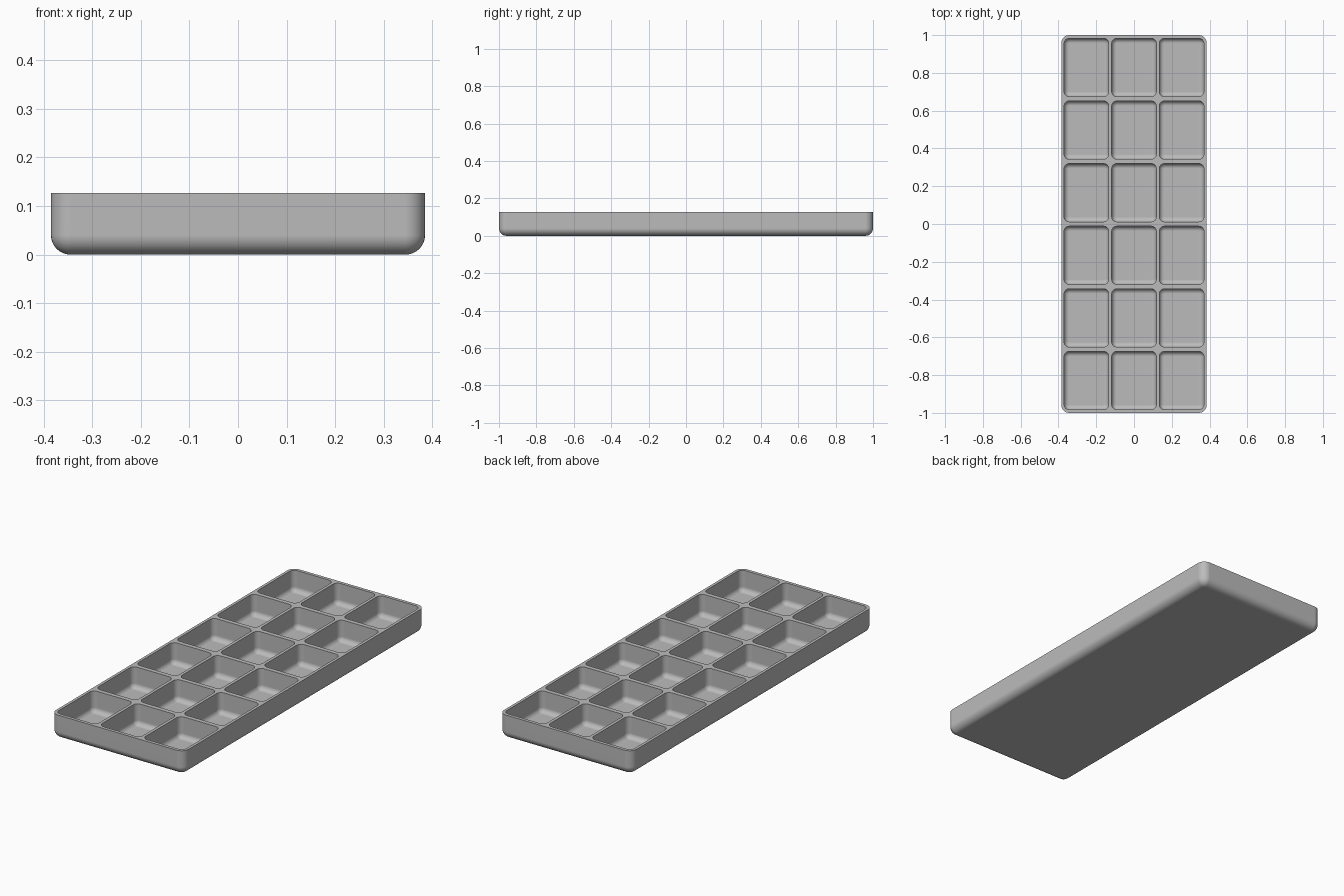
import bpy
import bmesh
from math import cos, sin, pi

cube = bpy.data.objects.get("Cube")
if cube:
    bpy.data.objects.remove(cube, do_unlink=True)

HALF_X, HALF_Y, HEIGHT = 0.385, 1.0, 0.127
FLOOR = 0.016
SEGMENTS = 8


def rounded_ring(bm, cx, cy, hx, hy, radius, z):
    """Closed ring of vertices along a rounded rectangle."""
    verts = []
    for quarter, (sx, sy) in enumerate([(1, 1), (-1, 1), (-1, -1), (1, -1)]):
        for i in range(SEGMENTS + 1):
            a = (quarter + i / SEGMENTS) * pi / 2
            verts.append(bm.verts.new((cx + sx * (hx - radius) + radius * cos(a),
                                       cy + sy * (hy - radius) + radius * sin(a), z)))
    return verts


def shell(bm, cx, cy, hx, hy, corner, fillet, bottom):
    """Rounded box open at the top; returns its rim edges."""
    rings = []
    for i in range(SEGMENTS + 1):
        a = i / SEGMENTS * pi / 2
        inset = fillet * (1 - sin(a))
        z = bottom + fillet * (1 - cos(a))
        rings.append(rounded_ring(bm, cx, cy, hx - inset, hy - inset, corner - inset, z))
    rings.append(rounded_ring(bm, cx, cy, hx, hy, corner, HEIGHT))
    bm.faces.new(rings[0])
    count = len(rings[0])
    for low, high in zip(rings, rings[1:]):
        for i in range(count):
            j = (i + 1) % count
            bm.faces.new((low[i], low[j], high[j], high[i]))
    rim = rings[-1]
    return [bm.edges.get((rim[i], rim[(i + 1) % count])) for i in range(count)]


bm = bmesh.new()

# Outer body
rim_edges = shell(bm, 0, 0, HALF_X, HALF_Y, 0.042, 0.04, 0)

# Three by six compartments
for col in range(3):
    for row in range(6):
        rim_edges += shell(bm, (col - 1) * 0.252, (row - 2.5) * 0.3315,
                           0.118, 0.154, 0.027, 0.025, FLOOR)

# Flat rim and dividers joining the body to the compartments
bmesh.ops.triangle_fill(bm, use_beauty=True, use_dissolve=False, edges=rim_edges)
bmesh.ops.recalc_face_normals(bm, faces=bm.faces)

mesh = bpy.data.meshes.new("compartment_tray")
bm.to_mesh(mesh)
bm.free()
tray = bpy.data.objects.new("compartment_tray", mesh)
bpy.context.collection.objects.link(tray)

# Plain grey material
grey = bpy.data.materials.new("plain_grey")
grey.use_nodes = True
colour = (0.5, 0.5, 0.5, 1)
grey.diffuse_color = colour
grey.node_tree.nodes["Principled BSDF"].inputs["Base Color"].default_value = colour
mesh.materials.append(grey)

# Smooth fillets with crisp rims
bpy.ops.object.select_all(action="DESELECT")
tray.select_set(True)
bpy.context.view_layer.objects.active = tray
bpy.ops.object.shade_smooth_by_angle(angle=pi / 6)
tray.modifiers.new("flat_panels", "WEIGHTED_NORMAL").keep_sharp = True
